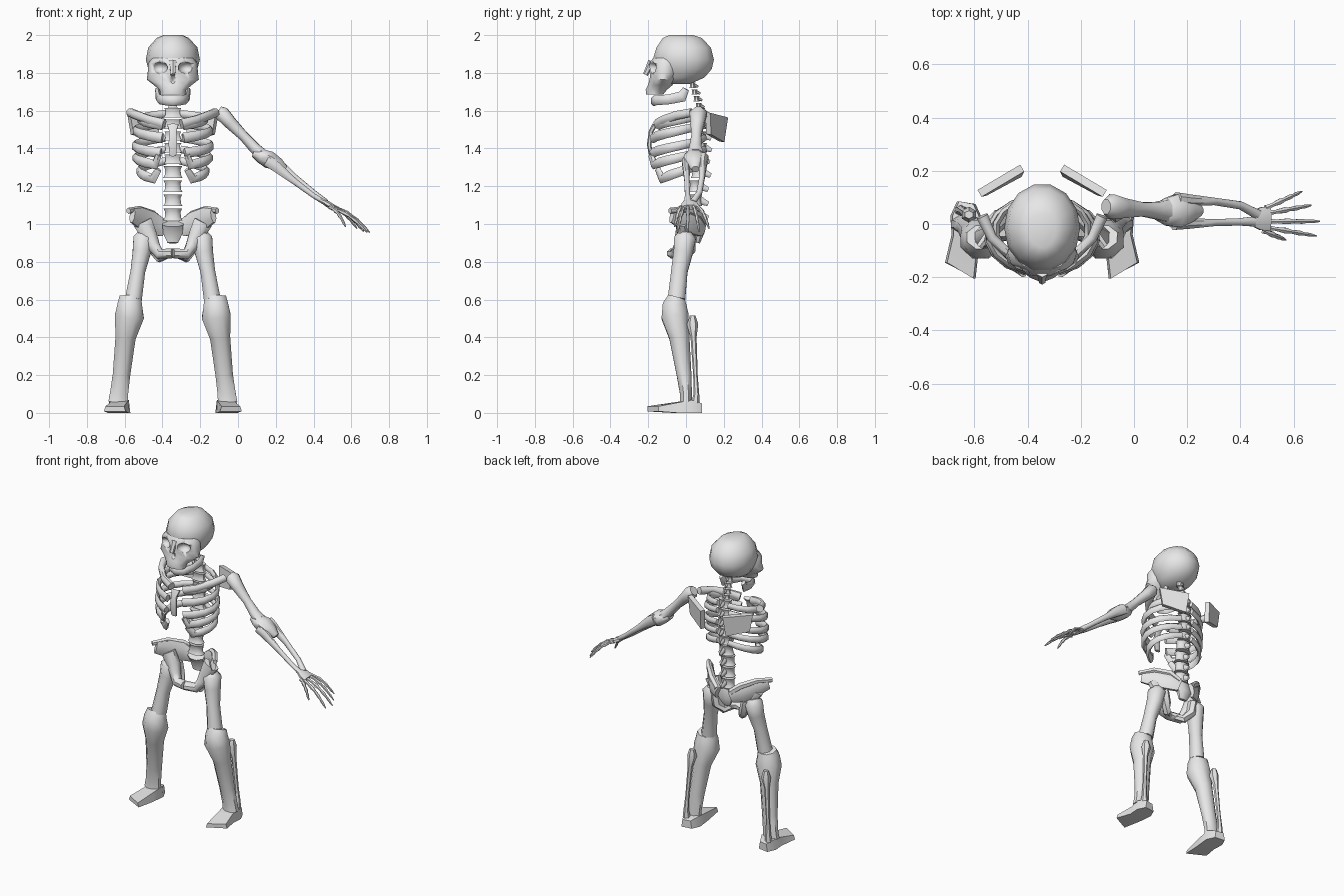
import bpy, bmesh, math
from mathutils import Vector

CX = -0.345  # body centre line
bone = bpy.data.materials.new("bone_grey")
bone.diffuse_color = (0.8, 0.8, 0.8, 1)


def finish(name, bm, angle=50):
    bmesh.ops.recalc_face_normals(bm, faces=bm.faces)
    me = bpy.data.meshes.new(name)
    bm.to_mesh(me)
    bm.free()
    ob = bpy.data.objects.new(name, me)
    bpy.context.collection.objects.link(ob)
    me.materials.append(bone)
    bpy.ops.object.select_all(action='DESELECT')
    ob.select_set(True)
    bpy.context.view_layer.objects.active = ob
    bpy.ops.object.shade_smooth_by_angle(angle=math.radians(angle))
    return ob


def skin(bm, rings):
    """Bridge rings of points and cap both ends."""
    vs = [[bm.verts.new(p) for p in r] for r in rings]
    n = len(vs[0])
    for a, b in zip(vs, vs[1:]):
        for i in range(n):
            bm.faces.new((a[i], a[(i + 1) % n], b[(i + 1) % n], b[i]))
    bm.faces.new(vs[0])
    bm.faces.new(vs[-1])


def tube(name, pts, n=8, ref=(0, 0, 1), side=1, cx=CX):
    """Bone along points (x, y, z, width[, height]); height lies along ref."""
    P = [Vector((cx + side * p[0], p[1], p[2])) for p in pts]
    rings = []
    for i, p in enumerate(pts):
        t = (P[min(i + 1, len(P) - 1)] - P[max(i - 1, 0)]).normalized()
        a = t.cross(Vector(ref)).normalized()
        b = a.cross(t)
        ra, rb = p[3], p[-1]
        ang = [2 * math.pi * (k + 0.5) / n for k in range(n)]
        rings.append([P[i] + a * ra * math.cos(w) + b * rb * math.sin(w) for w in ang])
    bm = bmesh.new()
    skin(bm, rings)
    return finish(name, bm)


def stack(name, rows, n=14):
    """Horizontal rings (z, half width, y front, y back)."""
    bm = bmesh.new()
    skin(bm, [[(CX + rx * math.cos(2 * math.pi * k / n),
                (f + b) / 2 + (b - f) / 2 * math.sin(2 * math.pi * k / n), z)
               for k in range(n)] for z, rx, f, b in rows])
    return finish(name, bm)


def plate(name, quad, thick, side):
    """Slab from a four corner outline, thickened along its normal."""
    q = [Vector((CX + side * x, y, z)) for x, y, z in quad]
    nrm = (q[2] - q[0]).cross(q[3] - q[1]).normalized() * thick / 2
    bm = bmesh.new()
    skin(bm, [[p - nrm for p in q], [p + nrm for p in q]])
    return finish(name, bm, 30)


def carve(ob, cutters):
    for c in cutters:
        m = ob.modifiers.new("carve", 'BOOLEAN')
        m.operation, m.object, m.solver = 'DIFFERENCE', c, 'EXACT'
        bpy.context.view_layer.objects.active = ob
        bpy.ops.object.modifier_apply(modifier=m.name)


# Skull: cranium and face with carved sockets
cranium = stack("cranium", [
    (2.0, .05, -.09, .04), (1.985, .085, -.125, .085), (1.935, .13, -.16, .135),
    (1.87, .143, -.18, .152), (1.82, .13, -.16, .14), (1.775, .105, -.14, .1),
    (1.74, .065, -.11, .02)])
face = stack("face", [
    (1.88, .11, -.175, -.02), (1.85, .13, -.198, -.02), (1.8, .133, -.19, -.03),
    (1.765, .138, -.195, -.05), (1.735, .1, -.203, -.07), (1.71, .07, -.215, -.1),
    (1.685, .066, -.212, -.12)])
cutters = []
for x, y, z, r in ((-.072, -.2, 1.828, (.046, .06, .034)), (.072, -.2, 1.828, (.046, .06, .034)),
                   (0, -.215, 1.768, (.018, .035, .028))):
    bm = bmesh.new()
    bmesh.ops.create_uvsphere(bm, u_segments=10, v_segments=7, radius=1)
    for v in bm.verts:
        v.co = Vector((CX + x + v.co.x * r[0], y + v.co.y * r[1], z + v.co.z * r[2]))
    cutters.append(finish("socket_cutter", bm))
carve(cranium, cutters[:2])
carve(face, cutters)
for c in cutters:
    bpy.data.objects.remove(c)
tube("nose_bridge", [(0, -.18, 1.86, .022), (0, -.2, 1.82, .016), (0, -.215, 1.79, .014)], 6, (0, 1, 0))
half = [(.082, 0, 1.715, .012, .018), (.078, -.02, 1.675, .014, .03),
        (.07, -.09, 1.66, .014, .026), (.045, -.155, 1.655, .016, .026)]
tube("jaw", half + [(0, -.172, 1.652, .016, .028)] + [(-p[0],) + p[1:] for p in half[::-1]], 6)

# Spine: spool shaped vertebrae with a rear spur
path = [(1.75, .03), (1.6, .075), (1.4, .085), (1.2, .05), (1.0, .05)]


def spine_y(z):
    for (z1, y1), (z0, y0) in zip(path, path[1:]):
        if z >= z0:
            return y0 + (y1 - y0) * (z - z0) / (z1 - z0)
    return path[-1][1]


levels = [(1.735 - .036 * i, .014, .03, .018) for i in range(4)]
levels += [(1.59 - .062 * i, .025, .052, .03) for i in range(5)]
levels += [(1.275 - .075 * i, .031, .056, .04) for i in range(4)]
for z, h, w, d in levels:
    y = spine_y(z)
    tube("vertebra", [(0, y, z - h, w, d), (0, y, z - h * .5, w * .82, d * .82),
                      (0, y, z + h * .5, w * .8, d * .8), (0, y, z + h, w * .95, d * .95)], 8, (0, 1, 0))
    tube("spine_spur", [(0, y + d * .6, z, w * .25, h * .7), (0, y + d * 1.7, z - h * .6, w * .12, h * .4)], 6)

tube("sternum", [(0, -.165, 1.525, .034, .014), (0, -.185, 1.49, .022, .012), (0, -.195, 1.42, .026, .012),
                 (0, -.185, 1.36, .02, .01)], 6, (0, 1, 0))

# Ribs: z at back, z at front, half width, front reach, front angle
ribs = [(1.585, 1.525, .175, -.15, -72), (1.535, 1.455, .2, -.18, -74), (1.455, 1.375, .205, -.185, -72),
        (1.395, 1.315, .2, -.185, -62), (1.335, 1.24, .18, -.15, -55)]
for s in (-1, 1):
    for i, (zb, zf, ax, yf, end) in enumerate(ribs):
        pts = []
        for k in range(8):
            u = k / 7
            w = math.radians(78 + (end - 78) * u)
            cy, ay = (yf + .1) / 2, (.1 - yf) / 2
            pts.append((ax * math.cos(w), cy + ay * math.sin(w), zb + (zf - zb) * u, .013 + .004 * u, .02 + .008 * u))
        if i > 2:  # floating ribs hook upward
            pts.append((.075, yf, zf + .05, .013, .02))
        tube("rib", pts, 6, side=s)
    tube("collar_bone", [(.225, .03, 1.59, .024), (.19, -.05, 1.575, .02, .025), (.12, -.12, 1.55, .02, .025),
                         (.045, -.15, 1.53, .024, .028)], 8, side=s)
    plate("shoulder_blade", [(.075, .21, 1.565), (.235, .115, 1.59), (.215, .12, 1.475), (.085, .19, 1.435)], .03, s)

# Pelvis: flared wings, hip sockets and pubic ring
tube("sacrum", [(0, .05, 1.0, .06, .04), (0, .07, .95, .055, .03), (0, .06, .9, .03, .015)], 8, (0, 1, 0))
for s in (-1, 1):
    tube("hip_wing", [(.215, -.075, 1.045, .018, .04), (.165, -.01, 1.025, .022, .06),
                      (.105, .055, 1.0, .024, .065), (.045, .085, .975, .022, .045)], 8, side=s)
    tube("hip_crest", [(.235, -.085, 1.07, .014, .016), (.175, -.005, 1.078, .02, .018),
                       (.105, .065, 1.05, .022, .022), (.05, .09, 1.005, .02, .02)], 6, side=s)
    tube("hip_socket", [(.16, -.02, 1.01, .055, .03), (.125, -.015, .94, .045, .045), (.1, -.03, .88, .036, .036),
                        (.07, -.05, .84, .03, .034), (0, -.07, .845, .028, .034)], 8, (0, 1, 0), s)
    tube("sit_bone", [(.115, .02, .94, .03), (.1, .02, .86, .03), (.07, -.01, .82, .025), (.03, -.055, .835, .02)],
         6, (0, 1, 0), s)

# Legs
for s in (-1, 1):
    tube("thigh_bone", [(.15, -.005, .955, .035), (.155, -.005, .925, .058, .062), (.165, -.015, .85, .052, .055),
                        (.185, -.035, .75, .042, .047), (.208, -.05, .605, .048, .05)], 8, (0, 1, 0), s)
    tube("shin_bone", [(.225, -.05, .61, .062, .05), (.228, -.06, .575, .07, .068), (.23, -.058, .51, .083, .078),
                       (.25, -.035, .4, .058, .058), (.272, -.01, .2, .05, .042), (.285, 0, .1, .052, .034),
                       (.29, 0, .055, .056, .036)], 8, (0, 1, 0), s)
    tube("calf_bone", [(.275, .035, .515, .018, .015), (.275, .035, .47, .03, .03), (.285, .04, .4, .016, .016),
                       (.3, .05, .2, .012, .012), (.305, .055, .1, .018, .015), (.305, .05, .055, .025, .022)],
         6, (0, 1, 0), s)
    # Foot: heel to splayed toes, each row gives inner and outer corners
    rows = [(.25, .075, .32, .085, .05), (.225, .02, .345, .03, .068), (.235, -.07, .34, -.04, .055),
            (.25, -.205, .365, -.145, .035)]
    bm = bmesh.new()
    skin(bm, [[(CX + s * a, b, lo), (CX + s * c, d, lo), (CX + s * (c - .008), d, h), (CX + s * (a + .008), b, h)]
              for (a, b, c, d, h), lo in zip(rows, (0, 0, 0, .008))])
    finish("foot", bm, 35)

# Single arm, reaching to the side (world x)
tube("upper_arm", [(-.105, .065, 1.6, .03), (-.085, .065, 1.585, .05, .042), (-.04, .06, 1.535, .04, .036),
                   (.03, .055, 1.465, .028, .028), (.09, .05, 1.4, .036, .032), (.125, .05, 1.37, .046, .034)],
     8, cx=0)
tube("elbow", [(.08, .045, 1.375, .03, .02), (.12, .045, 1.36, .055, .04), (.165, .05, 1.34, .068, .05),
               (.215, .05, 1.315, .045, .036), (.25, .05, 1.29, .02, .02)], 8, cx=0)
tube("forearm_rear", [(.16, .095, 1.35, .026, .035), (.2, .09, 1.325, .024, .035), (.3, .085, 1.245, .015, .02),
                      (.4, .07, 1.165, .016, .016), (.465, .035, 1.115, .02, .016)], 8, cx=0)
tube("forearm_front", [(.15, 0, 1.335, .024, .03), (.2, .002, 1.305, .022, .03), (.3, .005, 1.225, .014, .018),
                       (.4, .008, 1.15, .015, .014), (.465, .01, 1.11, .022, .014)], 8, cx=0)
tube("wrist", [(.452, .02, 1.12, .034, .014), (.475, .02, 1.105, .046, .018), (.51, .02, 1.088, .05, .014)], 8, cx=0)

# Fingers: palm start and tip, with knuckle swellings
fingers = [((.495, .06, 1.095), (.63, .122, .975)), ((.5, .04, 1.095), (.665, .07, .96)),
           ((.5, .01, 1.09), (.697, .01, .955)), ((.495, -.012, 1.085), (.685, -.045, .955)),
           ((.485, -.025, 1.09), (.57, -.06, .985))]
for a, b in fingers:
    a, b = Vector(a), Vector(b)
    pts = []
    for u, r in ((0, .012), (.2, .008), (.4, .0125), (.5, .008), (.66, .0105), (.75, .007), (.86, .008), (1, .003)):
        p = a.lerp(b, u) + Vector((0, 0, .022 * math.sin(math.pi * u)))
        pts.append((p.x, p.y, p.z, r))
    tube("finger", pts, 6, cx=0)
